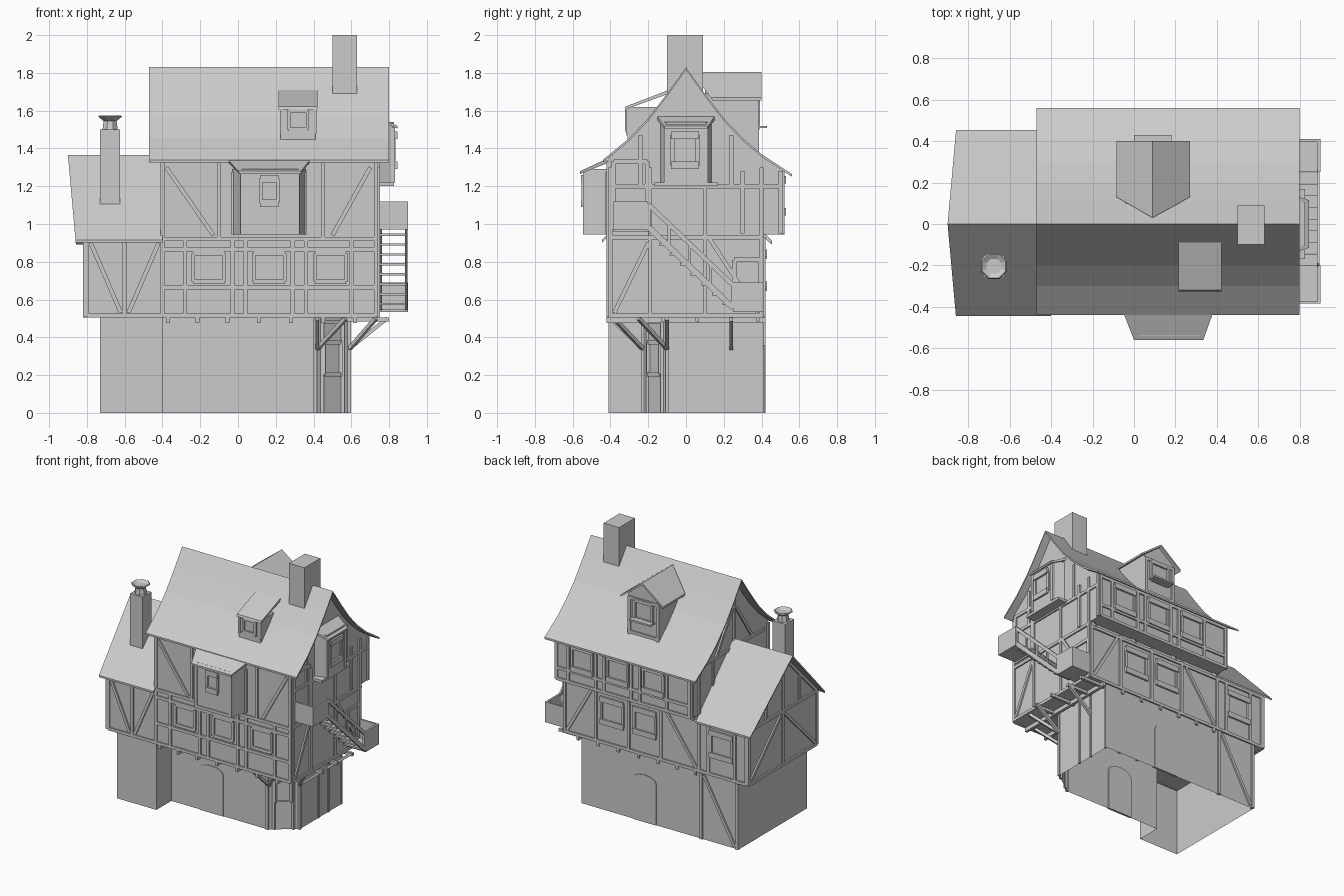
import bpy, bmesh, math
from mathutils import Vector

if "Cube" in bpy.data.objects:
    bpy.data.objects.remove(bpy.data.objects["Cube"])

def finish(name, bm):
    bmesh.ops.recalc_face_normals(bm, faces=bm.faces)
    me = bpy.data.meshes.new(name)
    bm.to_mesh(me)
    bm.free()
    ob = bpy.data.objects.new(name, me)
    bpy.context.collection.objects.link(ob)
    return ob

def loft(name, rings, caps=True, closed=True):
    bm = bmesh.new()
    vs = [[bm.verts.new(p) for p in r] for r in rings]
    n = len(vs[0])
    for a, b in zip(vs, vs[1:]):
        for i in range(n if closed else n - 1):
            j = (i + 1) % n
            bm.faces.new((a[i], a[j], b[j], b[i]))
    if caps:
        bm.faces.new(vs[0])
        bm.faces.new(vs[-1])
    return finish(name, bm)

def prism(name, pts, axis, a, b, caps=True):
    put = {'x': lambda p, t: (t, p[0], p[1]), 'y': lambda p, t: (p[0], t, p[1]),
           'z': lambda p, t: (p[0], p[1], t)}[axis]
    return loft(name, [[put(p, t) for p in pts] for t in (a, b)], caps)

def box(name, x0, x1, y0, y1, z0, z1):
    return prism(name, [(x0, y0), (x1, y0), (x1, y1), (x0, y1)], 'z', z0, z1)

def beams(name, segs, w=0.022, d=0.022):
    bm = bmesh.new()
    for p, q in segs:
        p, q = Vector(p), Vector(q)
        m = (q - p).to_track_quat('Z', 'Y').to_matrix().to_4x4()
        m.translation = (p + q) / 2
        g = bmesh.ops.create_cube(bm, size=1)['verts']
        bmesh.ops.scale(bm, vec=(w, d, (q - p).length), verts=g)
        bmesh.ops.transform(bm, matrix=m, verts=g)
    return finish(name, bm)

def on_x(x): return lambda u, v: (x, u, v)
def on_y(y): return lambda u, v: (u, y, v)

def timbers(name, face, lines, w=0.022):
    return beams(name, [(face(a, b), face(c, d)) for a, b, c, d in lines], w, w)

def windows(name, face, centres, w, h, sill=None):
    segs = []
    for u, v in centres:
        c = [face(u + i * w / 2, v + j * h / 2) for i, j in ((-1, -1), (1, -1), (1, 1), (-1, 1))]
        segs += list(zip(c, c[1:] + c[:1]))
    beams(name, segs, 0.018, 0.024)
    if sill:
        for k in (-0.5, 0.5):
            beams(name + "_sills", [(Vector(face(u - w * .55, v + k * h)) + Vector(sill),
                  Vector(face(u + w * .55, v + k * h)) + Vector(sill)) for u, v in centres], 0.014, 0.04)

# ground floor shell with recessed front and chamfered corner
prism("ground_floor_walls", [(-.73, .41), (-.73, -.41), (-.4, -.41), (-.4, -.23), (.41, -.23),
      (.59, -.1), (.59, .41)], 'z', 0, .51, False)

def arch_door(name, x, y0, y1, r=.1, h=.36):
    pts = [(x - r, 0), (x + r, 0)] + [(x + r * math.cos(math.pi * i / 6),
           h - .05 + .05 * math.sin(math.pi * i / 6)) for i in range(7)]
    prism(name, pts, 'y', y0, y1)
arch_door("front_door", -.06, -.236, -.22)
arch_door("back_door", .06, .40, .416)
C = lambda t, z: (.41 + .18 * t, -.23 + .13 * t, z)
timbers("corner_door_frame", C, [(.2, 0, .2, .5), (.8, 0, .8, .5), (.2, .48, .8, .48),
        (0, 0, 0, .5), (1, 0, 1, .5)], .018)
windows("corner_window", C, [(.5, .29)], .5, .17)
timbers("ground_back_timbers", on_y(.41), [(-.72, 0, -.72, .5), (-.42, 0, -.42, .5),
        (-.70, .02, -.44, .49)])
timbers("ground_right_timbers", on_x(.59), [(.12, 0, .12, .5), (.24, 0, .24, .5), (.40, 0, .40, .5)], .014)

# timber-framed upper storeys
roof_line = [(-.44, 1.34), (-.3, 1.455), (-.2, 1.56), (-.1, 1.69), (0, 1.83), (.1, 1.69), (.2, 1.56),
             (.3, 1.455), (.4, 1.37), (.56, 1.265)]
prism("main_house_walls", [(-.41, .505), (.41, .505), (.41, .945), (.51, .945), (.51, 1.285)] +
      [(y, z - .012) for y, z in reversed(roof_line[1:-1])] + [(-.41, 1.35)], 'x', -.4, .74)
prism("wing_walls", [(-.41, .505), (.41, .505), (.41, .925), (0, 1.345), (-.41, .925)], 'x', -.81, -.4)

# roofs as thin folded sheets
def roof(name, line, left, right, t=.014):
    under = [(y, z - t) for y, z in reversed(line)]
    ring = line + under
    return loft(name, [[(f(z), y, z) for y, z in ring] for f in (left, right)])
roof("main_roof", roof_line, lambda z: -.47, lambda z: .80)
roof("wing_roof", [(-.445, .915), (0, 1.365), (.455, .905)],
     lambda z: -.86 - .04 * (z - .91) / .45, lambda z: -.4)

# framing on each wall
rails = lambda a, b, zs: [(a, z, b, z) for z in zs]
posts = lambda us, a, b: [(u, a, u, b) for u in us]
timbers("front_timbers", on_y(-.41), rails(-.8, .73, (.515, .92)) + rails(-.4, .73, (.665, .865)) +
        posts((-.8, -.6, -.4, .73), .51, .92) + posts((-.28, -.03, .04, .29, .36, .6), .51, .92) +
        posts((-.4, -.1, .45, .73), .92, 1.33) + [(-.78, .9, -.62, .53), (-.58, .53, -.42, .9),
        (-.38, 1.3, -.13, .94), (.5, .94, .7, 1.3)])
timbers("back_timbers", on_y(.41), rails(-.8, .73, (.515, .91)) +
        posts((-.8, -.7, -.48, -.4, -.08, .19, .47, .73), .51, .93) +
        [(.5, .9, .71, .53), (-.38, .53, -.12, .9)])
timbers("back_upper_timbers", on_y(.51), rails(-.4, .73, (.955, 1.04, 1.265)) +
        posts((-.39, -.2, .03, .1, .33, .4, .63, .73), .95, 1.28))
timbers("left_wing_timbers", on_x(-.81), rails(-.41, .41, (.515, .92)) +
        posts((-.41, 0, .41), .51, .92) + posts((0,), .92, 1.33) + posts((-.2, .2), .92, 1.12) +
        [(-.39, .53, -.02, .9), (.39, .53, .02, .9), (-.41, .92, 0, 1.335), (.41, .92, 0, 1.335)])
timbers("left_gable_timbers", on_x(-.4), rails(-.36, .47, (1.3,)) + posts((.5, .42, .25), .95, 1.28) +
        posts((0,), 1.3, 1.8) + [(-.22, 1.3, -.02, 1.6), (.22, 1.3, .02, 1.6)])
timbers("right_timbers", on_x(.74), rails(-.41, .41, (.515, .93)) + rails(-.41, .5, (1.2,)) +
        posts((-.4, -.19, .1, .4), .51, 1.3) + posts((.5, .3), .95, 1.28) + posts((.24, -.24), 1.2, 1.47) +
        [(-.38, .53, -.2, .9), (.12, .93, .38, .53)])
windows("front_windows", on_y(-.41), [(-.155, .77), (.165, .77), (.49, .77)], .165, .15)
windows("back_windows", on_y(.41), [(.33, .76), (.055, .76), (-.59, .75)], .18, .17, (0, .012, 0))
windows("back_upper_windows", on_y(.51), [(.515, 1.15), (.215, 1.15), (-.085, 1.15)], .17, .17, (0, .012, 0))

# floor joists, jetty brackets and corner braces
beams("floor_joists", [((x, -.42, .49), (x, .42, .49)) for x in (-.37, -.215, -.055, .11, .28, .45, .62)], .02, .03)
beams("side_joists", [((.55, y, .495), (.8, y, .495)) for y in (-.12, .06, .24, .38)], .02, .022)
beams("braces", [((.42, -.23, .34), (.42, -.4, .5)), ((.59, -.1, .34), (.73, -.25, .5)),
      ((.42, -.23, .34), (.57, -.38, .5)), ((.59, .24, .34), (.79, .24, .5)),
      ((.59, -.1, .34), (.79, -.1, .5))], .02, .02)
beams("back_brackets", [((x, .41, .945), (x, .45, .905)) for x in (-.37, 0, .36, .72)], .016, .016)

# front bay with hipped lean-to roof
prism("front_bay", [(-.03, -.41), (.02, -.54), (.32, -.54), (.36, -.41)], 'z', .945, 1.29)
loft("front_bay_roof", [[(.01, -.56, 1.265), (.33, -.56, 1.265), (.38, -.41, 1.325), (-.05, -.41, 1.325)],
     [(.0, -.56, 1.28), (.335, -.56, 1.28), (.385, -.42, 1.345), (-.055, -.42, 1.345)]])
beams("front_bay_posts", [((x, y, .945), (x, y, 1.275)) for x, y in ((.025, -.535), (.315, -.535), (-.025, -.415), (.355, -.415))])
beams("front_bay_rails", [((.02, -.535, z), (.32, -.535, z)) for z in (.955, 1.265)])
windows("front_bay_window", on_y(-.54), [(.165, 1.175)], .09, .13, (0, -.01, 0))

# front shed dormer
box("front_dormer", .225, .41, -.31, -.12, 1.42, 1.62)
loft("front_dormer_roof", [[(x, -.325, 1.605), (x, -.32, 1.622), (x, -.09, 1.71), (x, -.09, 1.69)] for x in (.215, .422)])
windows("front_dormer_window", on_y(-.312), [(.318, 1.55)], .1, .1)
windows("front_dormer_frame", on_y(-.305), [(.318, 1.545)], .175, .13)

# back gabled dormer
prism("back_dormer", [(-.04, 1.36), (.22, 1.36), (.22, 1.69), (.09, 1.79), (-.04, 1.69)], 'y', .1, .375)
tri = [(-.085, 1.67), (.09, 1.805), (.27, 1.67), (.27, 1.655), (.09, 1.79), (-.085, 1.655)]
loft("back_dormer_roof", [[(x, (.03 + .1 * (1.805 - z) / .135), z) for x, z in tri], [(x, .4, z) for x, z in tri]])
timbers("back_dormer_timbers", on_y(.375), posts((-.03, .21), 1.38, 1.67) + rails(-.04, .22, (1.66, 1.4)))
windows("back_dormer_window", on_y(.38), [(.09, 1.58)], .15, .14)
box("back_dormer_sill", .0, .18, .37, .43, 1.507, 1.52)

# oriel in the right gable
prism("oriel", [(.73, -.14), (.825, -.105), (.825, .105), (.73, .14)], 'z', 1.215, 1.54)
loft("oriel_roof", [[(.73, -.155, 1.555), (.845, -.115, 1.505), (.845, .115, 1.505), (.73, .155, 1.555)],
     [(.73, -.155, 1.575), (.845, -.115, 1.518), (.845, .115, 1.518), (.73, .155, 1.575)]])
box("oriel_base", .73, .825, -.17, .17, 1.2, 1.22)
windows("oriel_window", on_x(.825), [(-.005, 1.39)], .135, .16, (.012, 0, 0))
beams("oriel_posts", [((.82, y, 1.22), (.82, y, 1.51)) for y in (-.105, .105)])

# outside stair: two landings, treads, stringers and railing
def landing(name, y0, y1, z0, z1, end):
    box(name + "_floor", .74, .9, y0, y1, z0, z0 + .015)
    box(name + "_side", .886, .9, y0, y1, z0, z1)
    box(name + "_end", .74, .9, end, end + .014, z0, z1)
landing("upper_landing", -.385, -.2, .97, 1.12, -.385)
landing("lower_landing", .25, .41, .535, .69, .396)
for i in range(8):
    t = (i + .5) / 8
    y = -.2 + .45 * t
    box("stair_tread", .75, .89, y - .028, y + .028, .97 - .42 * t - .006, .97 - .42 * t + .006)
rail = lambda x, dz: ((x, -.2, .985 + dz), (x, .25, .555 + dz))
beams("stair_stringers", [rail(.89, 0), rail(.755, 0)], .014, .03)
beams("stair_handrail", [rail(.89, .12)], .014, .024)
beams("stair_balusters", [((.89, y, .985 - .43 * (y + .2) / .45), (.89, y, 1.105 - .43 * (y + .2) / .45))
      for y in (-.195, -.09, .02, .13, .245)], .014, .014)
windows("upper_stair_door", on_x(.742), [(-.295, 1.15)], .18, .36)
windows("lower_stair_door", on_x(.742), [(.325, .68)], .14, .26)

# chimneys
box("main_chimney", .5, .63, -.1, .09, 1.45, 2)
box("wing_chimney", -.73, -.625, -.255, -.15, 1.0, 1.5)
loft("chimney_pot", [[(-.677 + r * math.cos(math.pi * (i + .5) / 4), -.203 + r * math.sin(math.pi * (i + .5) / 4), z)
     for i in range(8)] for r, z in ((.045, 1.49), (.037, 1.545), (.068, 1.568), (.062, 1.575), (.038, 1.56))])
